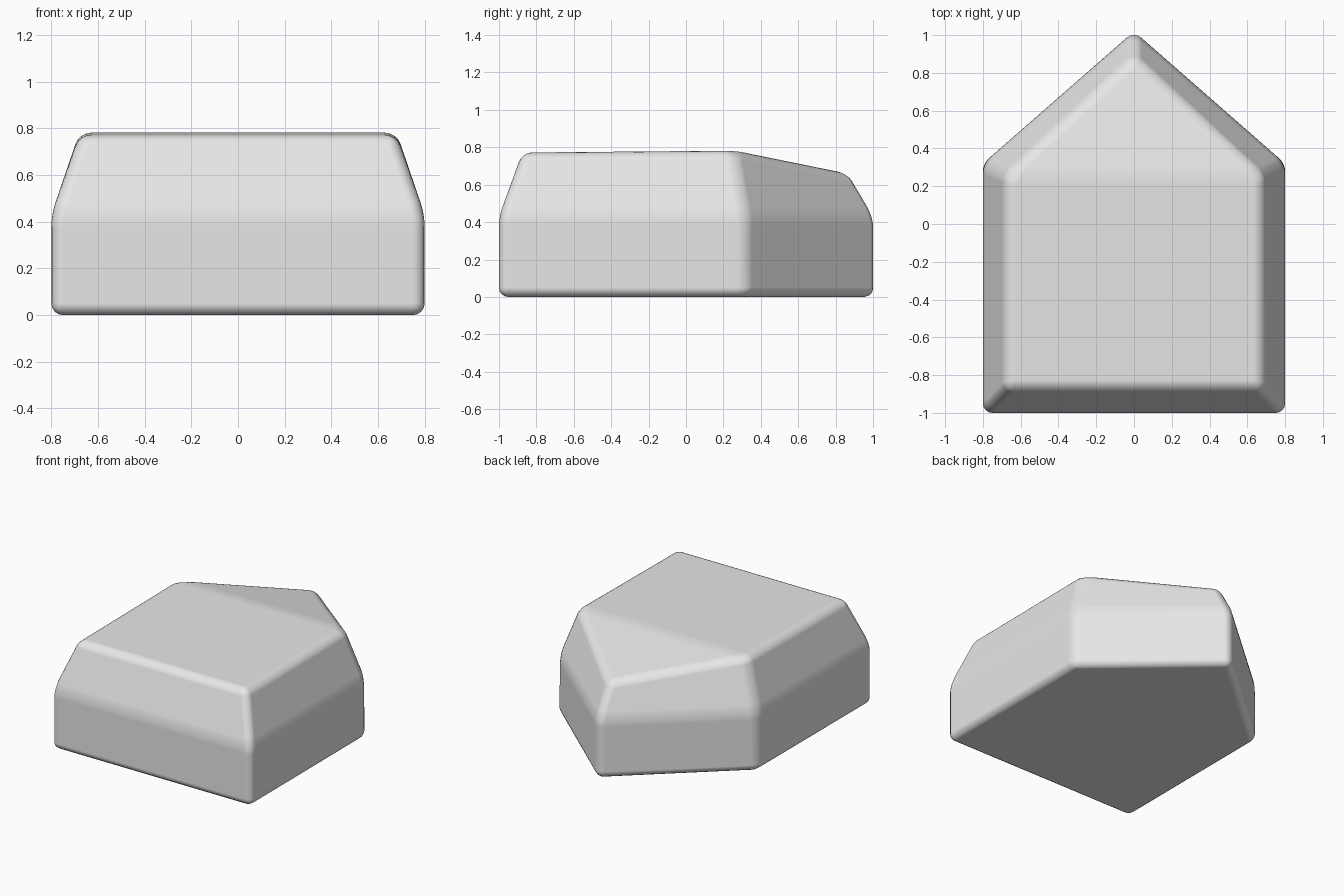
import bpy
import bmesh
import math

cube = bpy.data.objects.get("Cube")
if cube:
    bpy.data.objects.remove(cube, do_unlink=True)

# Plain grey material
grey = bpy.data.materials.new("light_grey")
grey.use_nodes = True
colour = (0.8, 0.8, 0.8, 1)
grey.diffuse_color = colour
grey.node_tree.nodes["Principled BSDF"].inputs["Base Color"].default_value = colour


def ring(bm, half_width, front, shoulder, tip, heights):
    """Five-sided ring; heights are for its front, shoulders and tip."""
    low, mid, end = heights
    points = [(-half_width, front, low), (half_width, front, low),
              (half_width, shoulder, mid), (0, tip, end),
              (-half_width, shoulder, mid)]
    return [bm.verts.new(p) for p in points]


# Pointed block: upright walls, sloping upper walls, roof dropping to the tip
bm = bmesh.new()
base = ring(bm, 0.8, -1, 0.32, 1.02, (0, 0, 0))
waist = ring(bm, 0.8, -1, 0.32, 1.02, (0.43, 0.43, 0.43))
roof = ring(bm, 0.68, -0.875, 0.26, 0.885, (0.772, 0.782, 0.655))

for lower, upper in ((base, waist), (waist, roof)):
    for i in range(5):
        j = (i + 1) % 5
        bm.faces.new((lower[i], lower[j], upper[j], upper[i]))
bm.faces.new(base[::-1])
bm.faces.new((roof[0], roof[1], roof[2], roof[4]))
bm.faces.new((roof[4], roof[2], roof[3]))
bmesh.ops.recalc_face_normals(bm, faces=bm.faces)

mesh = bpy.data.meshes.new("pointed_block")
bm.to_mesh(mesh)
bm.free()
mesh.materials.append(grey)
block = bpy.data.objects.new("pointed_block", mesh)
bpy.context.collection.objects.link(block)

# Rounded edges with smooth shading
for face in mesh.polygons:
    face.use_smooth = True
bevel = block.modifiers.new("rounded_edges", "BEVEL")
bevel.width = 0.05
bevel.segments = 4
bevel.limit_method = "ANGLE"
bevel.angle_limit = math.radians(5)
bevel.harden_normals = True
